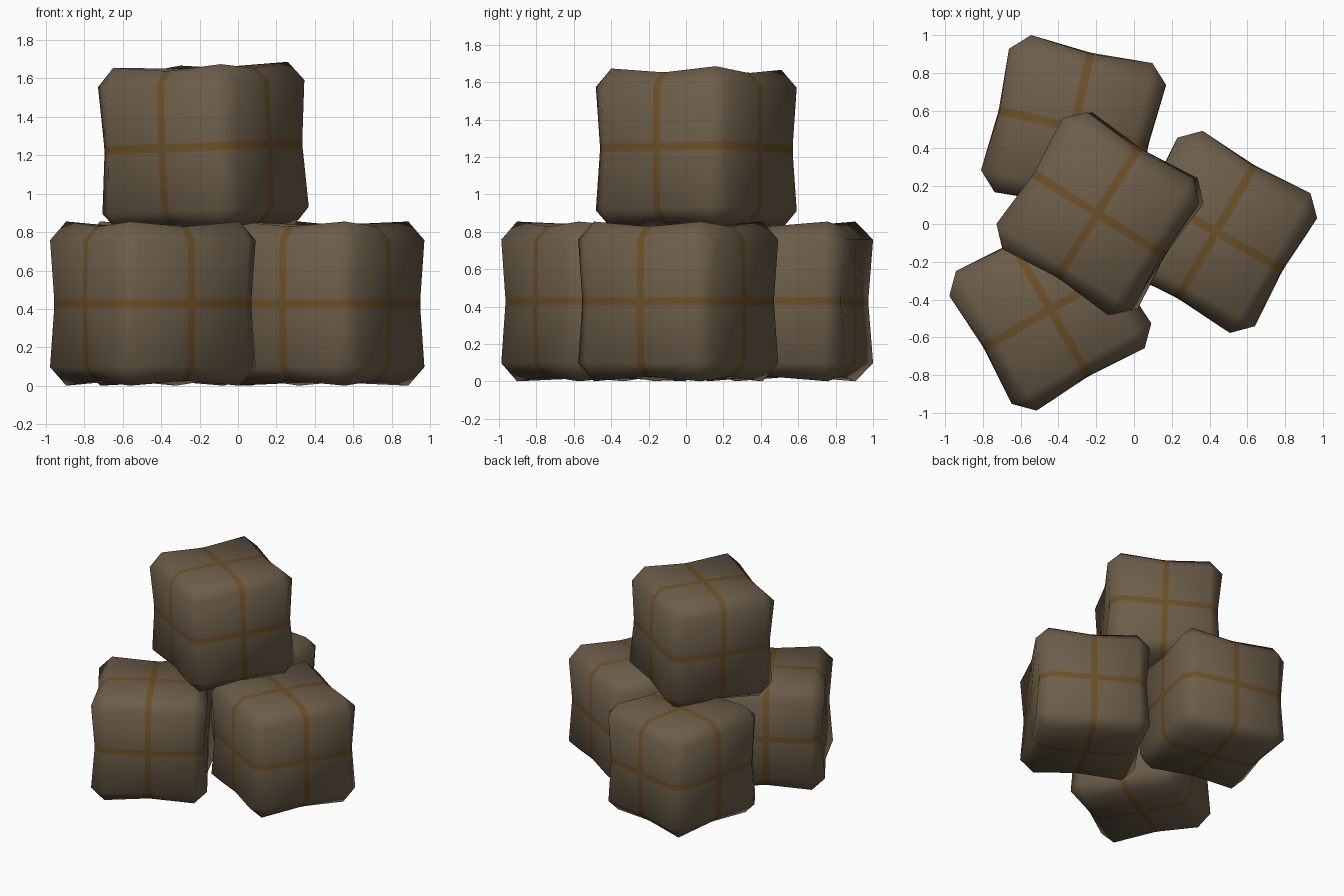
import bpy, bmesh
from math import radians
from mathutils import Matrix, Vector
from itertools import product

if "Cube" in bpy.data.objects:
    bpy.data.objects.remove(bpy.data.objects["Cube"])


def material(name, rgb):
    m = bpy.data.materials.new(name)
    m.diffuse_color = (*rgb, 1)
    m.use_nodes = True
    m.node_tree.nodes["Principled BSDF"].inputs["Base Color"].default_value = m.diffuse_color
    return m


CLOTH = material("brown cloth", (0.150, 0.110, 0.067))
STRAP = material("ochre strap", (0.150, 0.080, 0.020))

R = 0.33      # half width of each face inside the chamfer
W = 0.022     # half width of the strap
GRID = [None, -R, -W, W, R, None]   # lattice positions, ends are the outer skin


def height(a, b):
    """Distance of the skin from the centre: puffed corners, pinched at straps."""
    mids = (a in (2, 3)) + (b in (2, 3))
    return (0.427, 0.402, 0.408)[mids]


def bale(name, loc, turn, tilt=0):
    bm = bmesh.new()
    verts = {}

    def vert(key):
        if key not in verts:
            ax = next(i for i in range(3) if key[i] in (0, 5))
            others = [key[i] for i in range(3) if i != ax]
            co = [0, 0, 0]
            for i in range(3):
                co[i] = height(*others) * (1 if key[i] == 5 else -1) if i == ax else GRID[key[i]]
            verts[key] = bm.verts.new(Vector(co))
        return verts[key]

    def face(*keys):
        f = bm.faces.new([vert(k) for k in keys])
        c = f.calc_center_median()
        # strap bands run along the three middle planes
        f.material_index = 1 if min(abs(x) for x in c) < 0.005 else 0

    def key(ax, n, p, q):
        k = [0, 0, 0]
        k[ax], k[(ax + 1) % 3], k[(ax + 2) % 3] = n, p, q
        return tuple(k)

    for ax in range(3):
        # the two faces across this axis
        for n, p, q in product((0, 5), (1, 2, 3), (1, 2, 3)):
            face(key(ax, n, p, q), key(ax, n, p + 1, q),
                 key(ax, n, p + 1, q + 1), key(ax, n, p, q + 1))
        # the four chamfered edges along this axis
        for i, (o1, s1), (o2, s2) in product((1, 2, 3), ((0, 1), (5, 4)), ((0, 1), (5, 4))):
            face(key(ax, i, o1, s2), key(ax, i + 1, o1, s2),
                 key(ax, i + 1, s1, o2), key(ax, i, s1, o2))
    # corner triangles
    for (o1, s1), (o2, s2), (o3, s3) in product(((0, 1), (5, 4)), repeat=3):
        face((o1, s2, s3), (s1, o2, s3), (s1, s2, o3))

    bmesh.ops.recalc_face_normals(bm, faces=bm.faces)
    for f in bm.faces:
        f.smooth = True
    me = bpy.data.meshes.new(name)
    bm.to_mesh(me)
    bm.free()
    me.materials.append(CLOTH)
    me.materials.append(STRAP)
    ob = bpy.data.objects.new(name, me)
    bpy.context.collection.objects.link(ob)
    ob.matrix_world = (Matrix.Translation(loc)
                       @ Matrix.Rotation(radians(tilt), 4, 'Y')
                       @ Matrix.Rotation(radians(turn), 4, 'Z'))
    return ob


# three bales on the ground, one leaning on top
bale("back_bale", (-0.32, 0.51, 0.428), -13)
bale("front_bale", (-0.443, -0.453, 0.428), 30)
bale("right_bale", (0.435, -0.042, 0.428), -30)
bale("top_bale", (-0.18, 0.055, 1.243), -32, tilt=-2)
